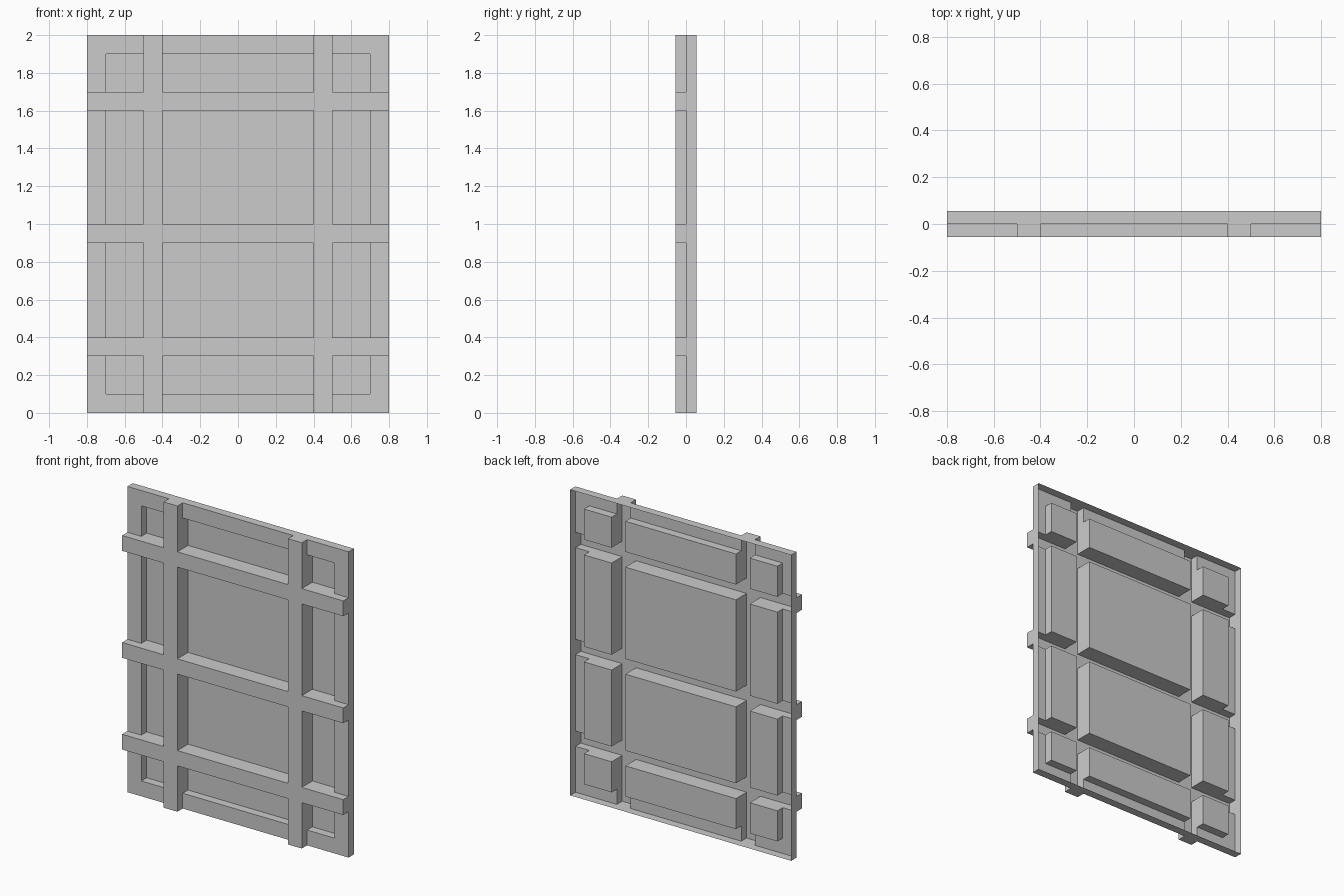
import bpy, bmesh, math

if "Cube" in bpy.data.objects:
    bpy.data.objects.remove(bpy.data.objects["Cube"])

# Grid lines of the pressed panel and its three depth levels
XS = [-0.8, -0.7, -0.5, -0.4, 0.4, 0.5, 0.7, 0.8]
ZS = [0, 0.1, 0.3, 0.4, 0.9, 1.0, 1.6, 1.7, 1.9, 2.0]
NX, NZ = len(XS) - 1, len(ZS) - 1
FRONT, MID, BACK = -0.055, 0.0, 0.055
BAR_COLS, BAR_ROWS = (2, 4), (2, 4, 6)


def depth(i, k):
    """Depth of the surface in one grid cell; outside counts as the back plane."""
    if not (0 <= i < NX and 0 <= k < NZ):
        return BACK
    if i in BAR_COLS or k in BAR_ROWS:
        return FRONT
    if i in (0, NX - 1) or k in (0, NZ - 1):
        return MID
    return BACK


def build_part(name, level):
    """Front faces at one level, plus walls falling back to deeper neighbours."""
    bm = bmesh.new()

    def quad(*pts):
        bm.faces.new([bm.verts.new(p) for p in pts])

    for i in range(NX):
        for k in range(NZ):
            if depth(i, k) != level:
                continue
            x0, x1, z0, z1 = XS[i], XS[i + 1], ZS[k], ZS[k + 1]
            ring = [(x0, z0), (x1, z0), (x1, z1), (x0, z1)]
            quad(*[(x, level, z) for x, z in ring])
            steps = [(0, -1), (1, 0), (0, 1), (-1, 0)]
            for n, (di, dk) in enumerate(steps):
                d = depth(i + di, k + dk)
                if d > level:
                    (ax, az), (bx, bz) = ring[n], ring[(n + 1) % 4]
                    quad((ax, level, az), (ax, d, az), (bx, d, bz), (bx, level, bz))

    # Merge the grid cells into clean flat faces
    bmesh.ops.remove_doubles(bm, verts=bm.verts[:], dist=1e-4)
    bmesh.ops.dissolve_limit(bm, angle_limit=math.radians(1),
                             verts=bm.verts[:], edges=bm.edges[:])
    mesh = bpy.data.meshes.new(name)
    bm.to_mesh(mesh)
    bm.free()
    obj = bpy.data.objects.new(name, mesh)
    bpy.context.collection.objects.link(obj)
    return obj


# Hollow raised bars, stepped border and recessed panels (open at the back)
build_part("lattice_bars", FRONT)
build_part("outer_frame", MID)
build_part("recessed_panels", BACK)
